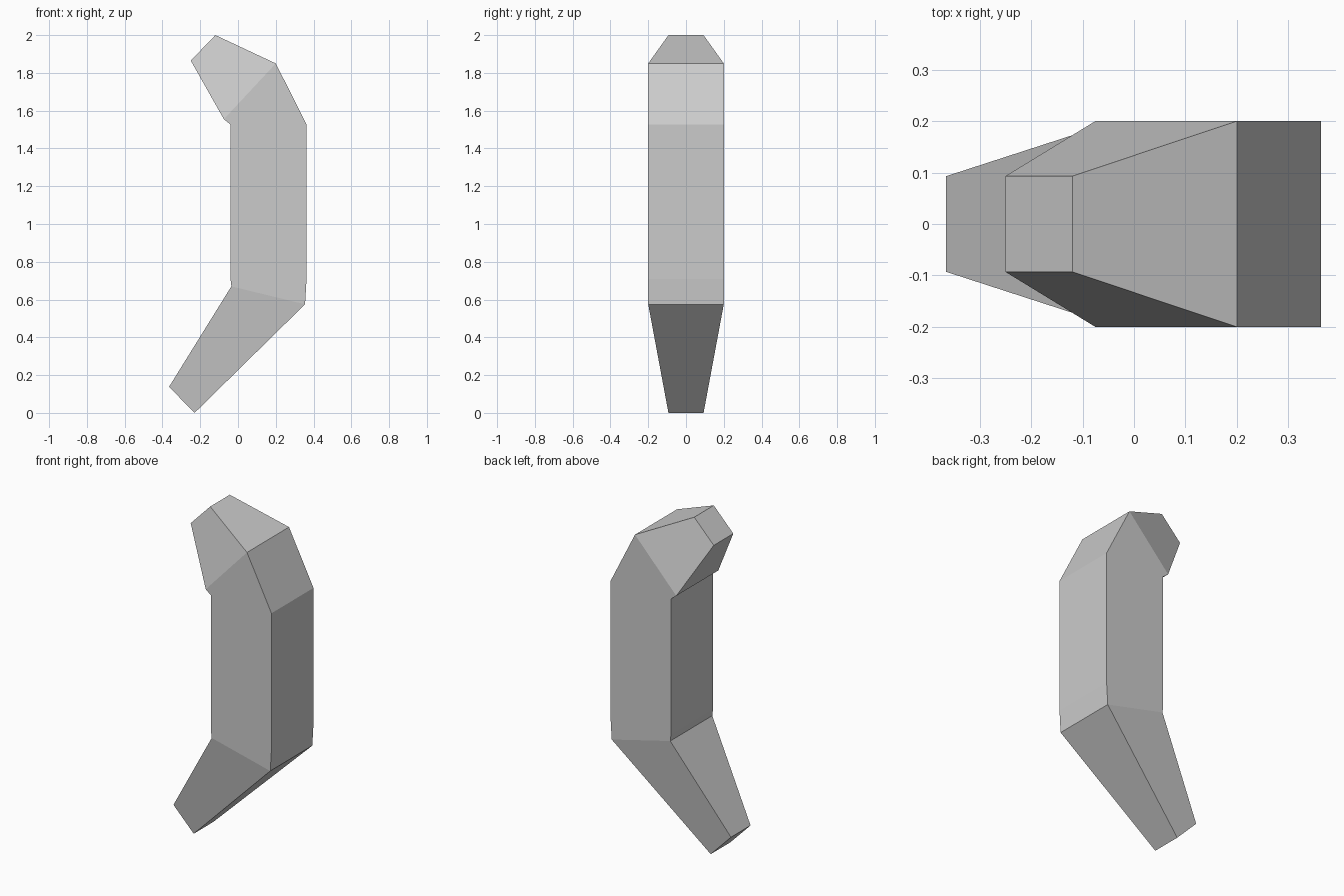
import bpy
import bmesh

cube = bpy.data.objects.get("Cube")
if cube:
    bpy.data.objects.remove(cube, do_unlink=True)

# Plain grey material
grey = bpy.data.materials.new("light_grey")
grey.use_nodes = True
colour = (0.6, 0.6, 0.6, 1.0)
grey.diffuse_color = colour
grey.node_tree.nodes["Principled BSDF"].inputs["Base Color"].default_value = colour

# Cross-sections from foot to tip: inner (x, z), outer (x, z), half depth
sections = [
    ((-0.365, 0.138), (-0.23, 0.0), 0.093),
    ((-0.035, 0.67), (0.355, 0.575), 0.2),
    ((-0.04, 0.71), (0.363, 0.71), 0.2),
    ((-0.04, 1.527), (0.363, 1.527), 0.2),
    ((-0.075, 1.555), (0.2, 1.85), 0.2),
    ((-0.25, 1.865), (-0.12, 2.0), 0.093),
]


def build_bent_bar(name, sections):
    bm = bmesh.new()
    rings = []
    for inner, outer, half in sections:
        corners = [(inner, -half), (outer, -half), (outer, half), (inner, half)]
        rings.append([bm.verts.new((p[0], y, p[1])) for p, y in corners])
    # Skin between neighbouring sections, then close both ends
    for low, high in zip(rings, rings[1:]):
        for i in range(4):
            j = (i + 1) % 4
            bm.faces.new((low[i], low[j], high[j], high[i]))
    bm.faces.new(rings[0][::-1])
    bm.faces.new(rings[-1])
    bmesh.ops.recalc_face_normals(bm, faces=bm.faces)
    mesh = bpy.data.meshes.new(name)
    bm.to_mesh(mesh)
    bm.free()
    mesh.materials.append(grey)
    obj = bpy.data.objects.new(name, mesh)
    bpy.context.collection.objects.link(obj)
    return obj


build_bent_bar("bent_handle", sections)
